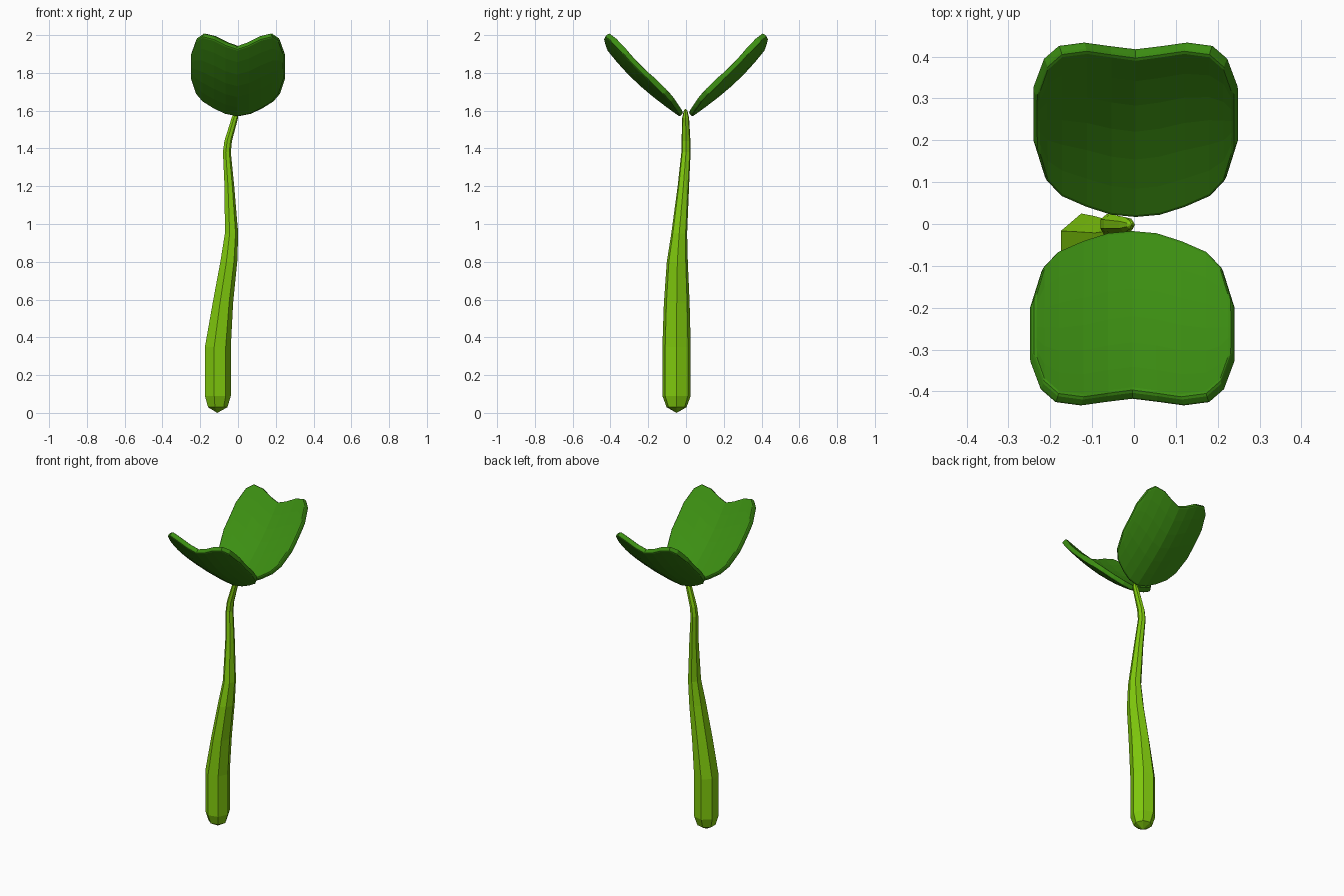
import bpy, bmesh, math
from mathutils import Matrix, Vector

if "Cube" in bpy.data.objects:
    bpy.data.objects.remove(bpy.data.objects["Cube"])


def material(name, color):
    m = bpy.data.materials.new(name)
    m.diffuse_color = (*color, 1)
    m.use_nodes = True
    m.node_tree.nodes["Principled BSDF"].inputs["Base Color"].default_value = m.diffuse_color
    return m


def add_object(name, bm, mat):
    bmesh.ops.recalc_face_normals(bm, faces=bm.faces)
    me = bpy.data.meshes.new(name)
    bm.to_mesh(me)
    bm.free()
    me.materials.append(mat)
    ob = bpy.data.objects.new(name, me)
    bpy.context.collection.objects.link(ob)
    return ob


stem_green = material("stem_green", (0.22, 0.6, 0.004))
leaf_green = material("leaf_green", (0.045, 0.27, 0.006))

# Stem: seven-sided tapering tube; rows are z, centre x, centre y, radius x, radius y
RINGS = [
    (0.03, -0.11, -0.05, 0.054, 0.054),
    (0.09, -0.11, -0.05, 0.072, 0.077),
    (0.35, -0.11, -0.05, 0.072, 0.077),
    (0.58, -0.083, -0.049, 0.057, 0.07),
    (0.80, -0.051, -0.046, 0.047, 0.057),
    (0.95, -0.036, -0.036, 0.037, 0.043),
    (1.20, -0.047, -0.014, 0.027, 0.031),
    (1.38, -0.06, 0.0, 0.022, 0.025),
    (1.44, -0.053, 0.0, 0.021, 0.024),
    (1.56, -0.018, -0.002, 0.018, 0.019),
    (1.60, -0.008, -0.002, 0.010, 0.010),
]
SIDES = 7
bm = bmesh.new()
rings = []
for z, cx, cy, rx, ry in RINGS:
    rings.append([bm.verts.new((cx + rx * math.cos(math.tau * i / SIDES),
                                cy + ry * math.sin(math.tau * i / SIDES), z))
                  for i in range(SIDES)])
for a, b in zip(rings, rings[1:]):
    for i in range(SIDES):
        j = (i + 1) % SIDES
        bm.faces.new((a[i], a[j], b[j], b[i]))
# Shallow pointed caps
for ring, tip in ((rings[0], (-0.11, -0.05, 0.0)), (rings[-1], (-0.006, -0.002, 1.61))):
    t = bm.verts.new(tip)
    for i in range(SIDES):
        bm.faces.new((ring[i], ring[(i + 1) % SIDES], t))
add_object("stem", bm, stem_green)

# Leaf outline: half width, lower edge and notched upper edge along the 45 degree slope
HALF = [
    (0.0, 0.005, 0.530),
    (0.06, 0.017, 0.550),
    (0.12, 0.050, 0.578),
    (0.18, 0.095, 0.583),
    (0.215, 0.150, 0.545),
    (0.242, 0.270, 0.440),
]
COLUMNS = [(-x, lo, hi) for x, lo, hi in HALF[:0:-1]] + HALF
ROWS = 7
ALONG = Vector((0, 1, 1)).normalized()
INWARD = Vector((0, -1, 1)).normalized()
BASE = Vector((0.004, 0.018, 1.577))


def leaf(name, turn):
    bm = bmesh.new()
    grid = []
    for x, lo, hi in COLUMNS:
        col = []
        for r in range(ROWS):
            v = lo + (hi - lo) * r / (ROWS - 1)
            # spine sags outward, sides cup inward
            w = -0.036 * math.sin(math.pi * min(v / 0.68, 1)) + 0.053 * (abs(x) / 0.242) ** 1.5
            col.append(bm.verts.new(BASE + Vector((x, 0, 0)) + ALONG * v + INWARD * w))
        grid.append(col)
    for a, b in zip(grid, grid[1:]):
        for r in range(ROWS - 1):
            bm.faces.new((a[r], b[r], b[r + 1], a[r + 1]))
    bm.transform(Matrix.Rotation(turn, 4, "Z"))
    ob = add_object(name, bm, leaf_green)
    # Thickness with a rounded rim
    s = ob.modifiers.new("thickness", "SOLIDIFY")
    s.thickness = 0.032
    s.offset = 0
    b = ob.modifiers.new("rim", "BEVEL")
    b.width = 0.010
    b.segments = 2
    b.limit_method = "ANGLE"
    b.angle_limit = math.radians(55)


leaf("back_leaf", 0)
leaf("front_leaf", math.pi)
